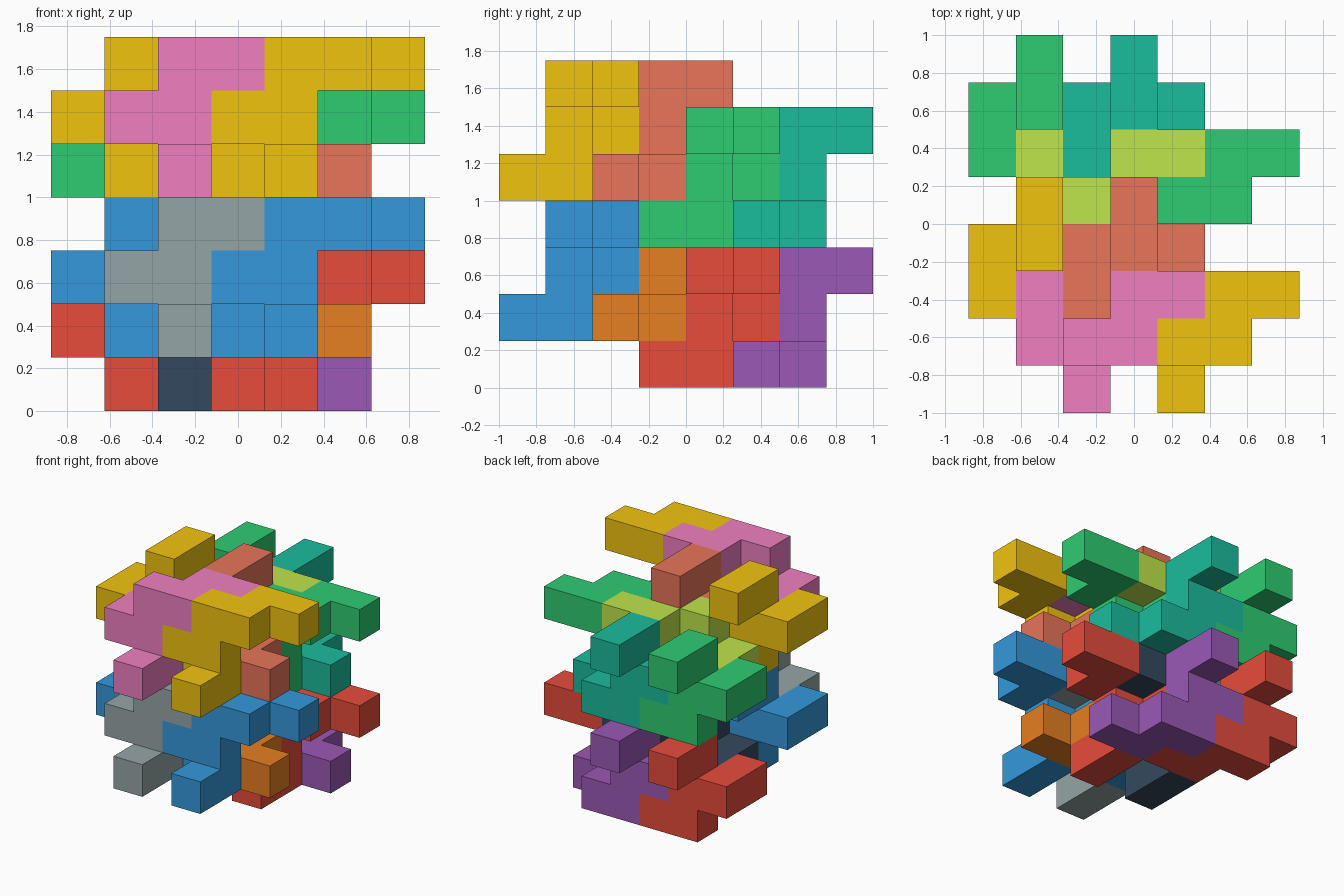
import bpy, bmesh
from mathutils import Vector

if "Cube" in bpy.data.objects:
    bpy.data.objects.remove(bpy.data.objects["Cube"])

CELL = 0.25
ORIGIN = Vector((-0.875, -1.0, 0.0))
DIRS = [Vector(d) for d in ((1, 0, 0), (-1, 0, 0), (0, 1, 0), (0, -1, 0), (0, 0, 1), (0, 0, -1))]


def bars(*runs):
    """Cells from runs of (first x, length, y, z)."""
    return {(x + n, y, z) for x, length, y, z in runs for n in range(length)}


# The four interlocking arms of one burr tile
front_left = bars((1, 2, 1, 1), (2, 2, 1, 2), (3, 2, 2, 2), (2, 1, 1, 0), (2, 1, 0, 0), (1, 1, 2, 1))
front_right = bars((3, 2, 1, 1), (4, 2, 1, 2), (5, 2, 2, 2), (4, 1, 1, 0), (4, 1, 0, 0), (3, 1, 2, 1))
back_left = bars((0, 2, 3, 1), (1, 2, 3, 0), (2, 2, 2, 0), (1, 1, 3, 2), (1, 1, 4, 2), (0, 1, 2, 1))
back_right = bars((2, 2, 3, 1), (3, 2, 3, 0), (4, 2, 2, 0), (3, 1, 3, 2), (3, 1, 4, 2), (2, 1, 2, 1))


def linear(hex_code):
    rgb = [int(hex_code[i:i + 2], 16) / 255 for i in (0, 2, 4)]
    return [c / 12.92 if c <= 0.04045 else ((c + 0.055) / 1.055) ** 2.4 for c in rgb] + [1.0]


def block_piece(name, cells, shift, hex_code):
    """Outer skin of a set of cube cells, as one flat-shaded object."""
    bm = bmesh.new()
    for cell in sorted(cells):
        for d in DIRS:
            if tuple(int(c) for c in Vector(cell) + d) in cells:
                continue
            u = Vector((d.y, d.z, d.x))
            v = d.cross(u)
            mid = Vector(cell) + Vector(shift) + Vector((0.5, 0.5, 0.5)) + d * 0.5
            corners = [mid + (u * a + v * b) * 0.5 for a, b in ((-1, -1), (1, -1), (1, 1), (-1, 1))]
            bm.faces.new([bm.verts.new(ORIGIN + p * CELL) for p in corners])
    bmesh.ops.remove_doubles(bm, verts=bm.verts, dist=0.001)
    mesh = bpy.data.meshes.new(name)
    bm.to_mesh(mesh)
    bm.free()
    mat = bpy.data.materials.new(name + "_colour")
    mat.diffuse_color = linear(hex_code)
    mat.use_nodes = True
    mat.node_tree.nodes["Principled BSDF"].inputs["Base Color"].default_value = mat.diffuse_color
    mesh.materials.append(mat)
    bpy.context.collection.objects.link(bpy.data.objects.new(name, mesh))


# Four copies of the tile: cell shift, then cross-arm, front-left and back-right colours
tiles = {
    "lower_back": ((0, 3, 0), "e74c3c", "34495e", "9b59b6"),
    "lower_front": ((0, 0, 1), "3498db", "95a5a6", "e67e22"),
    "upper_back": ((0, 3, 3), "2ecc71", "bfe64c", "1abc9c"),
    "upper_front": ((0, 0, 4), "f1c40f", "f07fc0", "e8755a"),
}
for tile, (shift, cross, left, right) in tiles.items():
    block_piece(tile + "_cross_arms", front_right | back_left, shift, cross)
    block_piece(tile + "_left_arm", front_left, shift, left)
    block_piece(tile + "_right_arm", back_right, shift, right)
